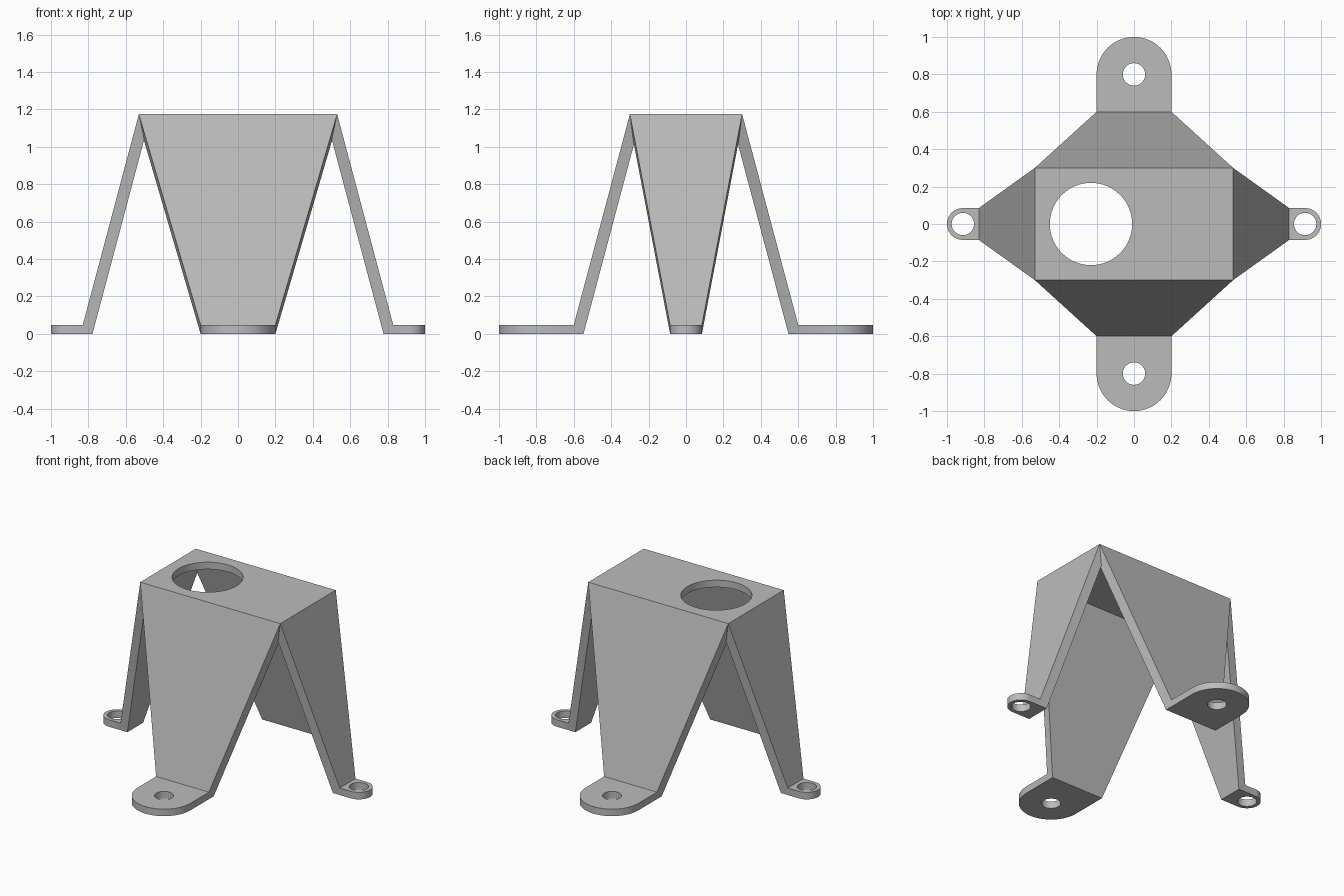
import bpy, bmesh
from math import sin, cos, pi, radians
from mathutils import Matrix

if "Cube" in bpy.data.objects:
    bpy.data.objects.remove(bpy.data.objects["Cube"])

TOP, THICK, MITRE = 1.175, 0.048, 0.052
STEPS = 32

grey = bpy.data.materials.new("sheet metal grey")
grey.use_nodes = True
colour = (0.5, 0.5, 0.5, 1)
grey.diffuse_color = colour
grey.node_tree.nodes["Principled BSDF"].inputs["Base Color"].default_value = colour


def arc(cx, r, start, end, n):
    return [(cx + r * cos(start + (end - start) * i / n),
             r * sin(start + (end - start) * i / n)) for i in range(n + 1)]


def holed_plate(outline, hole, z):
    """Flat plate with one round hole, its upper side at height z."""
    bm = bmesh.new()
    edges = []
    for loop in (outline, hole):
        vs = [bm.verts.new((x, y, z)) for x, y in loop]
        edges += [bm.edges.new((a, b)) for a, b in zip(vs, vs[1:] + vs[:1])]
    bmesh.ops.triangle_fill(bm, edges=edges, use_beauty=True)
    new = bmesh.ops.extrude_face_region(bm, geom=bm.faces[:], use_keep_orig=True)["geom"]
    lower = [v for v in new if isinstance(v, bmesh.types.BMVert)]
    bmesh.ops.translate(bm, verts=lower, vec=(0, 0, -THICK))
    return bm, lower


def finish(bm, name):
    bmesh.ops.recalc_face_normals(bm, faces=bm.faces[:])
    mesh = bpy.data.meshes.new(name)
    bm.to_mesh(mesh)
    bm.free()
    mesh.materials.append(grey)
    obj = bpy.data.objects.new(name, mesh)
    bpy.context.collection.objects.link(obj)
    bpy.ops.object.select_all(action="DESELECT")
    obj.select_set(True)
    bpy.context.view_layer.objects.active = obj
    bpy.ops.object.shade_smooth_by_angle(angle=radians(30))


def leg(name, turn, fold, half, top_out, top_half):
    """Rounded foot along +x with a splayed panel folded up from it."""
    centre = 1 - half
    outline = [(fold, -half)] + arc(centre, half, -pi / 2, pi / 2, STEPS) + [(fold, half)]
    hole = arc(centre, 0.06, 0, 2 * pi, STEPS)[:-1]
    bm, lower = holed_plate(outline, hole, THICK)
    for v in lower:
        if v.co.x < fold + 0.001:
            v.co.x -= MITRE
    # panel grows out of the slanted fold face
    fold_face = next(f for f in bm.faces if all(v.co.x < fold + 0.001 for v in f.verts))
    top = bmesh.ops.extrude_discrete_faces(bm, faces=[fold_face])["faces"][0]
    for v in top.verts:
        outer = v.co.z > THICK / 2
        side = 1 if v.co.y > 0 else -1
        v.co = (top_out if outer else top_out - MITRE, side * top_half,
                TOP if outer else TOP - THICK)
    bm.transform(Matrix.Rotation(turn, 4, "Z"))
    finish(bm, name)


# top plate with mitred edges and off-centre opening
corners = [(-0.53, -0.3), (0.53, -0.3), (0.53, 0.3), (-0.53, 0.3)]
bm, lower = holed_plate(corners, arc(-0.23, 0.22, 0, 2 * pi, 2 * STEPS)[:-1], TOP)
for v in lower:
    if abs(v.co.y) > 0.29:
        v.co.x -= MITRE if v.co.x > 0 else -MITRE
        v.co.y -= MITRE if v.co.y > 0 else -MITRE
finish(bm, "top_plate")

# broad legs front and back, slim legs at the sides
for name, turn in (("front_leg", -pi / 2), ("back_leg", pi / 2)):
    leg(name, turn, 0.6, 0.2, 0.3, 0.53)
for name, turn in (("left_leg", 0), ("right_leg", pi)):
    leg(name, turn, 0.83, 0.085, 0.53, 0.3)
